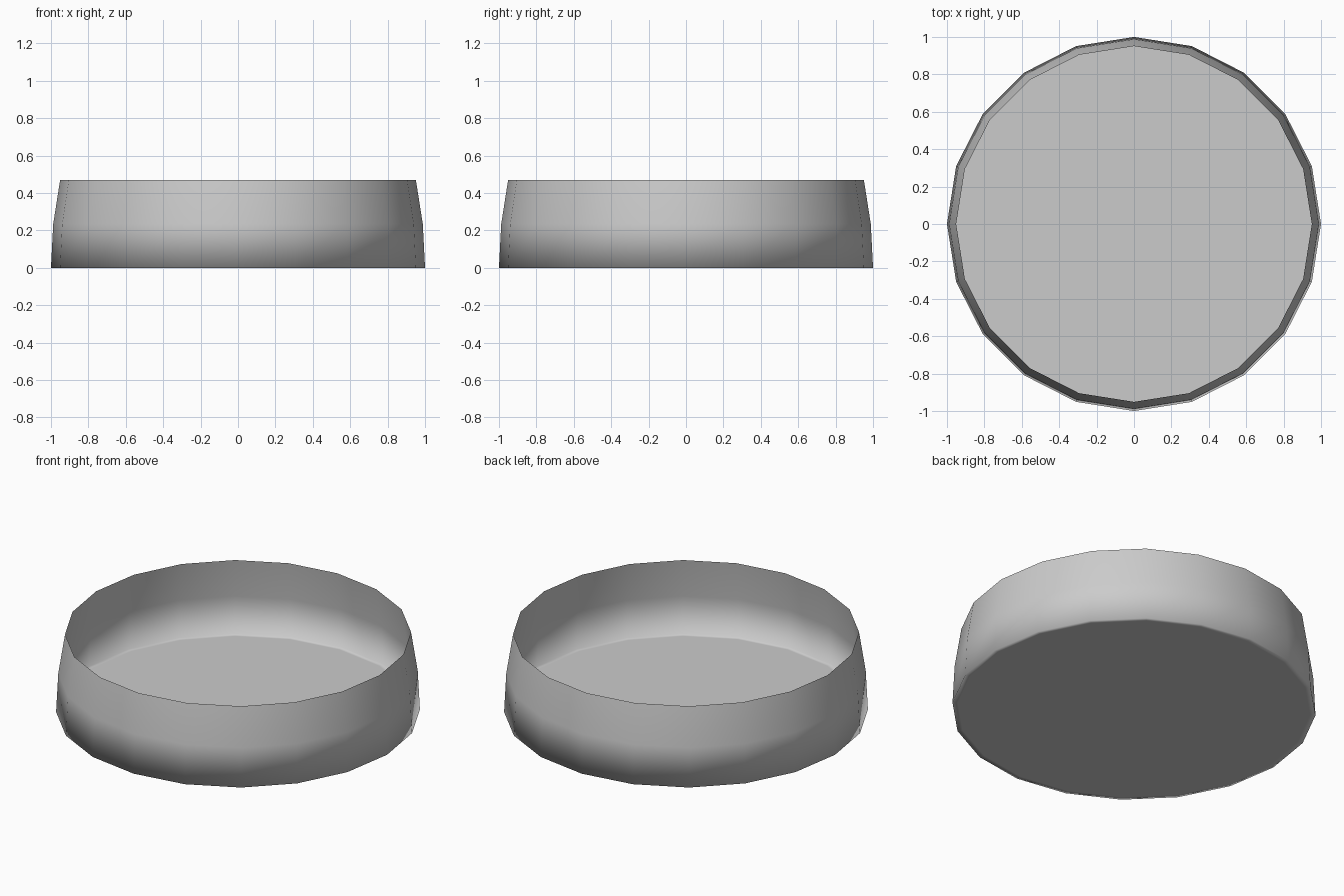
import bpy, bmesh, math

if "Cube" in bpy.data.objects:
    bpy.data.objects.remove(bpy.data.objects["Cube"])

SIDES = 20
# (radius, height) from the floor edge, round the foot and up the thin wall
PROFILE = [(0.97, 0.0), (1.0, 0.0), (0.988, 0.235), (0.951, 0.47)]

bm = bmesh.new()
rings = [[bm.verts.new((r * math.cos(2 * math.pi * i / SIDES),
                        r * math.sin(2 * math.pi * i / SIDES), z))
          for i in range(SIDES)] for r, z in PROFILE]

# Wall bands
for low, high in zip(rings, rings[1:]):
    for i in range(SIDES):
        j = (i + 1) % SIDES
        bm.faces.new((low[i], low[j], high[j], high[i]))

# Flat floor
bm.faces.new(list(reversed(rings[0])))
bmesh.ops.recalc_face_normals(bm, faces=bm.faces)
for face in bm.faces:
    face.smooth = True

# Open dish with a single-skin wall
mesh = bpy.data.meshes.new("round_dish")
bm.to_mesh(mesh)
bm.free()
dish = bpy.data.objects.new("round_dish", mesh)
bpy.context.collection.objects.link(dish)
